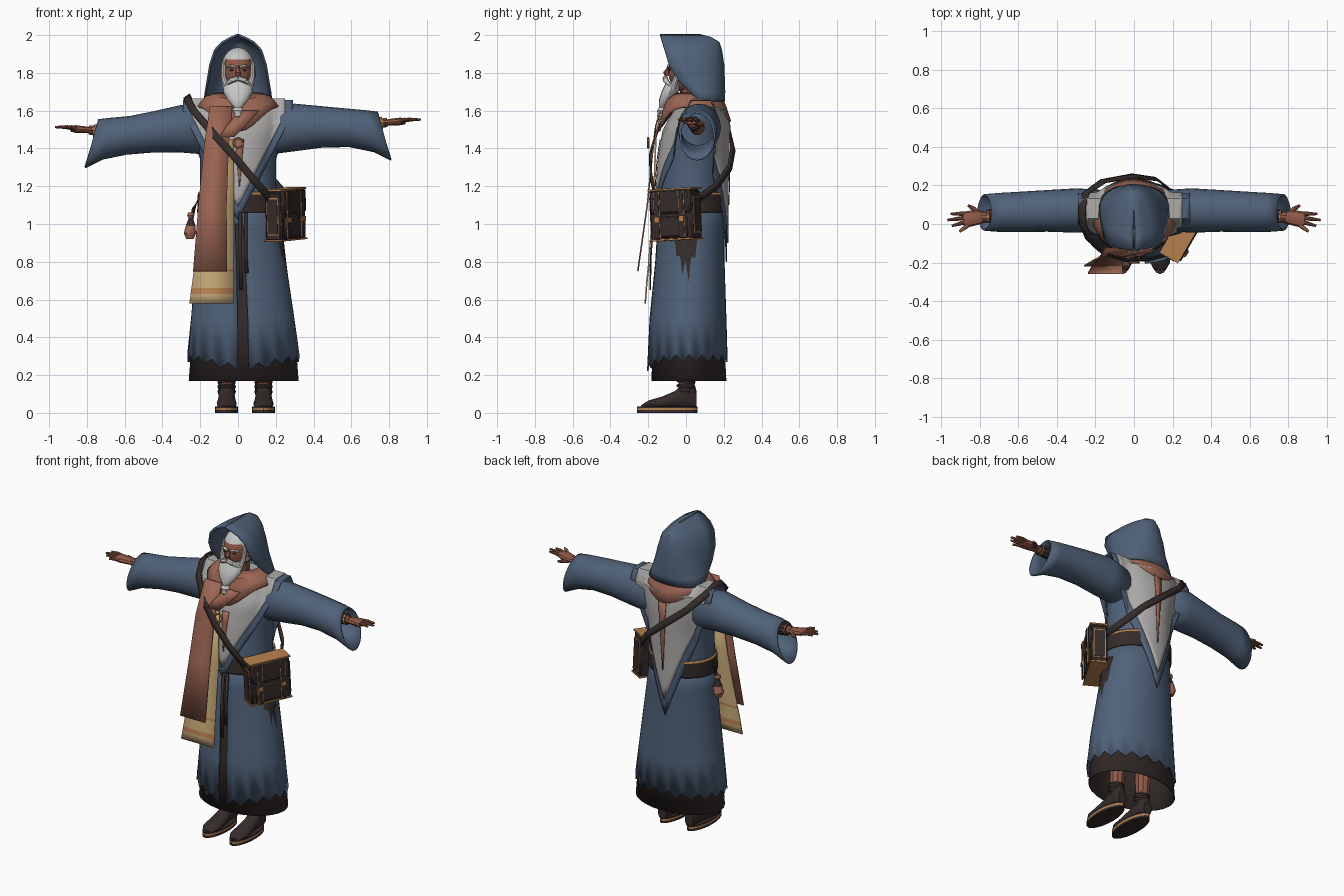
import bpy, bmesh, math
from mathutils import Vector, Matrix

cube = bpy.data.objects.get("Cube")
if cube:
    bpy.data.objects.remove(cube, do_unlink=True)


def material(name, *rgb):
    m = bpy.data.materials.new(name)
    m.use_nodes = True
    m.diffuse_color = (*rgb, 1)
    m.node_tree.nodes["Principled BSDF"].inputs["Base Color"].default_value = (*rgb, 1)
    return m


BLUE = material("blue cloth", .08, .12, .19)
BROWN = material("dark leather", .035, .025, .023)
SALMON = material("terracotta cloth", .34, .135, .09)
GREY = material("pale grey cloth", .42, .41, .4)
HAIR = material("white hair", .56, .56, .55)
BEIGE = material("beige cloth", .55, .38, .18)
SKIN = material("skin", .28, .1, .065)
TRIM = material("orange trim", .48, .22, .08)


def add(name, bm, mat, thick=0, bevel=0):
    bmesh.ops.recalc_face_normals(bm, faces=bm.faces[:])
    me = bpy.data.meshes.new(name)
    bm.to_mesh(me)
    bm.free()
    me.materials.append(mat)
    me.polygons.foreach_set("use_smooth", [True] * len(me.polygons))
    me.set_sharp_from_angle(angle=math.radians(35))
    ob = bpy.data.objects.new(name, me)
    bpy.context.collection.objects.link(ob)
    if thick:
        mod = ob.modifiers.new("thickness", "SOLIDIFY")
        mod.thickness, mod.offset = thick, 0
    if bevel:
        ob.modifiers.new("bevel", "BEVEL").width = bevel
    return ob


def paint(ob, mat, rule):
    ob.data.materials.append(mat)
    for p in ob.data.polygons:
        if rule(p.center):
            p.material_index = len(ob.data.materials) - 1


def grid(name, rows, mat, wrap=True, cap=True, thick=0):
    bm = bmesh.new()
    vs = [[bm.verts.new(p) for p in row] for row in rows]
    n = len(vs[0])
    for a, b in zip(vs, vs[1:]):
        for j in range(n if wrap else n - 1):
            k = (j + 1) % n
            bm.faces.new((a[j], a[k], b[k], b[j]))
    if cap:
        bm.faces.new(vs[0])
        bm.faces.new(vs[-1])
    return add(name, bm, mat, thick)


def ellipse(c, u, v, n=16):
    c, u, v = Vector(c), Vector(u), Vector(v)
    return [c + u * math.cos(i * math.tau / n) + v * math.sin(i * math.tau / n) for i in range(n)]


def tube(name, pts, mat, flat=1, n=10):
    ps = [Vector(p[:3]) for p in pts]
    rows = []
    for i, p in enumerate(pts):
        t = (ps[min(i + 1, len(ps) - 1)] - ps[max(i - 1, 0)]).normalized()
        u = t.cross((1, 0, 0) if abs(t.z) > .9 else (0, 0, 1)).normalized()
        rows.append(ellipse(ps[i], u * p[3], u.cross(t) * p[3] * flat, n))
    return grid(name, rows, mat)


def ribbon(name, pts, mat, thick=.008, wrap_body=False):
    ps = [Vector(p[:3]) for p in pts]
    rows = []
    for i, p in enumerate(ps):
        side = Vector((1, 0, 0))
        if wrap_body:
            t = ps[min(i + 1, len(ps) - 1)] - ps[max(i - 1, 0)]
            side = t.cross(p - Vector((0, .06, 1.3))).normalized()
        rows.append([p - side * pts[i][3], p + side * pts[i][3]])
    return grid(name, rows, mat, False, False, thick)


def ball(name, c, r, mat, cut=None):
    bm = bmesh.new()
    M = Matrix.Translation(c) @ Matrix.Diagonal((*r, 1))
    bmesh.ops.create_uvsphere(bm, u_segments=20, v_segments=14, radius=1, matrix=M)
    if cut:
        gone = [f for f in bm.faces if cut(f.calc_center_median())]
        bmesh.ops.delete(bm, geom=gone, context="FACES")
    return add(name, bm, mat)


def box(name, c, size, mat, M=Matrix(), bevel=0):
    bm = bmesh.new()
    bmesh.ops.create_cube(bm, size=1, matrix=M @ Matrix.Translation(c) @ Matrix.Diagonal((*size, 1)))
    return add(name, bm, mat, bevel=bevel)


# Body profile: height, centre x, centre y, radius x, radius y
BODY = [(1.66, 0, .09, .1, .08), (1.61, 0, .08, .24, .115), (1.5, 0, .055, .23, .155),
        (1.35, 0, .04, .2, .165), (1.12, 0, .03, .2, .17), (.8, .015, .02, .235, .18),
        (.5, .025, .01, .27, .2), (.2, .03, .005, .305, .215)]


def section(z):
    z = max(min(z, BODY[0][0]), BODY[-1][0])
    for a, b in zip(BODY, BODY[1:]):
        if z >= b[0]:
            f = (a[0] - z) / (a[0] - b[0])
            return [p + (q - p) * f for p, q in zip(a[1:], b[1:])]


def on_body(x, z, side, off):
    cx, cy, rx, ry = section(z)
    return Vector((x, cy + side * (ry + off) * math.sqrt(max(.35, 1 - ((x - cx) / rx) ** 2)), z))


def body_ring(z, off=0, n=32):
    cx, cy, rx, ry = section(z)
    return ellipse((cx, cy, z), (rx + off, 0, 0), (0, ry + off, 0), n)


# Robe: torso, split outer skirt with a ragged hem, dark under robe
grid("torso", [body_ring(z) for z in (1.66, 1.61, 1.56, 1.5, 1.35, 1.12, 1)], BLUE)
skirt = []
for z in (1.13, .97, .8, .65, .5, .3):
    cx, cy, rx, ry = section(z)
    row = []
    for i in range(37):
        a = -math.pi / 2 + .1 + (math.tau - .2) * i / 36
        hem = (.04 * (i % 2) - .05 * max(0, -math.sin(a)) ** 4) if z == .3 else 0
        row.append((cx + rx * math.cos(a), cy + ry * math.sin(a), z + hem - (.03 if z == .3 else 0)))
    skirt.append(row)
grid("outer_skirt", skirt, BLUE, False, False, .008)
grid("under_robe", [ellipse((.03, .015, z), (r, 0, 0), (0, r * .68, 0), 28)
                    for z, r in ((1, .2), (.8, .222), (.5, .262), (.17, .288))], BROWN, cap=False, thick=.006)
belt = grid("belt", [body_ring(z, .009) for z in (1.06, 1.07, 1.155, 1.168)], BROWN, cap=False, thick=.008)
paint(belt, TRIM, lambda c: c.z > 1.157)


# Pointed mantle lying over the shoulders
def mantle(name, w, front, back, off, mat):
    cols = []
    for i in range(25):
        x = w * (i / 12 - 1)
        f = abs(x) / w
        halves = []
        for side, tip in ((-1, front), (1, back)):
            hem = tip + (1.585 - tip) * f
            halves.append([on_body(x, hem + (1.6 - hem) * k / 9, side, off) for k in range(10)])
        ridge = [Vector((x, y, 1.64 + off)) for y in (.03, .08, .13)]
        cols.append(halves[0] + ridge + halves[1][::-1])
    grid(name, cols, mat, False, False, .006)


mantle("mantle_border", .29, 1.02, .8, .014, BLUE)
mantle("mantle_panel", .25, 1.09, .9, .021, GREY)
for name, side, top, tip, w in (("front_spike", -1, 1.45, 1.2, .022), ("back_spike", 1, 1.56, 1.1, .026)):
    pts = [(*on_body(.008, top + (tip - top) * k / 4, side, .028), w * (1 - k / 4) + .002) for k in range(5)]
    ribbon(name, pts, SALMON, .005)

# Cowl and hanging scarf
rows = []
for rx, ry, z, dip in ((.11, .1, 1.69, 0), (.165, .145, 1.675, .02), (.19, .165, 1.65, .06), (.215, .188, 1.62, .13)):
    ring = ellipse((0, .045, z), (rx, 0, 0), (0, ry, 0), 32)
    for p in ring:
        s = (p.y - .045) / ry
        p.z -= dip * abs(s) ** 4 * (1 if s < 0 else .6)
    rows.append(ring)
grid("cowl", rows, SALMON, cap=False, thick=.012)
ribbon("scarf_fold", [(.06, -.135, 1.6, .05), (-.01, -.16, 1.52, .05), (-.06, -.168, 1.46, .04)], SALMON)
ribbon("scarf_outer_end", [(-.09, -.125, 1.62, .06), (-.115, -.175, 1.4, .066),
                           (-.135, -.205, 1.1, .075), (-.148, -.255, .75, .09)], SALMON)
scarf = ribbon("scarf_inner_end", [(-.08, -.16, 1.45, .055), (-.1, -.172, 1.1, .08), (-.128, -.2, .76, .104),
                                   (-.13, -.202, .745, .105), (-.135, -.21, .66, .112), (-.137, -.212, .63, .114),
                                   (-.14, -.216, .58, .118)], BEIGE)
paint(scarf, TRIM, lambda c: .63 < c.z < .66 or .745 < c.z < .76)

# Hood
rows = []
for z, front, back, w in ((1.65, .07, .2, .177), (1.7, .02, .202, .17), (1.76, -.04, .2, .16), (1.84, -.09, .197, .147),
                          (1.92, -.113, .185, .122), (1.96, -.125, .172, .085), (1.985, -.132, .13, .04),
                          (2, -.137, .07, .004)):
    arc = [math.pi * i / 16 for i in range(17)]
    rows.append([(w * math.cos(a) * (1 + .08 * math.sin(a)), front + (back - front) * abs(math.sin(a)) ** .8, z)
                 for a in arc])
grid("hood", rows, BLUE, False, False, .012)

# Head, hair and beard
ball("head", (0, 0, 1.81), (.082, .095, .115), SKIN)
tube("neck", [(0, .04, 1.58, .06), (0, .02, 1.75, .055)], SKIN)
ball("hair", (0, .008, 1.82), (.09, .102, .115), HAIR,
     lambda c: c.z < 1.72 or (c.y < -.02 and c.z < 1.865 - .5 * max(0, abs(c.x) - .05) and abs(c.x) < .08))
tube("nose", [(0, -.088, 1.835, .008), (0, -.107, 1.8, .014), (0, -.1, 1.783, .012)], SKIN)
for s, side in ((1, "left"), (-1, "right")):
    ball(side + "_eye", (s * .032, -.086, 1.815), (.012, .006, .006), BROWN)
    tube(side + "_brow", [(s * .012, -.096, 1.829, .006), (s * .036, -.092, 1.838, .008),
                          (s * .06, -.074, 1.828, .004)], HAIR)
    ball(side + "_ear", (s * .084, .005, 1.8), (.012, .02, .03), SKIN)
    tube(side + "_moustache", [(0, -.11, 1.772, .014), (s * .035, -.107, 1.76, .015),
                               (s * .066, -.085, 1.735, .005)], HAIR)
    tube(side + "_side_whisker", [(s * .076, -.03, 1.86, .012), (s * .077, -.05, 1.78, .014),
                                  (s * .06, -.07, 1.72, .02)], HAIR)
grid("beard", [ellipse((0, y, z), (rx, 0, 0), (0, ry, 0)) for z, y, rx, ry in
               ((1.758, -.06, .055, .04), (1.74, -.065, .077, .045), (1.7, -.085, .077, .045), (1.66, -.105, .057, .037),
                (1.63, -.118, .032, .026), (1.618, -.124, .02, .018), (1.6, -.13, .029, .024),
                (1.583, -.134, .018, .016), (1.572, -.136, .022, .018), (1.55, -.137, .006, .006))], HAIR)

# Arms: wide sleeves, bracers and hands, right side held slightly lower
for s, side in ((1, "left"), (-1, "right")):
    def low(x):
        return .04 * min(1, max(0, (x - .25) / .3)) if s < 0 else 0

    rings = []
    for x, y, top, bottom, ry, slant in ((.14, .07, 1.61, 1.37, .1, 0), (.3, .07, 1.632, 1.39, .11, 0),
                                         (.45, .068, 1.618, 1.41, .103, 0), (.58, .063, 1.607, 1.412, .1, .01),
                                         (.7, .06, 1.597, 1.385, .096, .02), (.775, .06, 1.59, 1.34, .09, .035)):
        rings.append(ellipse((s * x, y, (top + bottom) / 2 - low(x)), (0, ry, 0),
                             (-s * slant, 0, (top - bottom) / 2), 20))
    grid(side + "_sleeve", rings, BLUE, cap=False, thick=.01)

    def limb(name, pts, mat, flat=1):
        return tube(side + "_" + name, [(s * x, y, z - low(x), r) for x, y, z, r in pts], mat, flat)

    limb("forearm", [(.45, .06, 1.51, .04), (.79, .035, 1.537, .025)], SKIN)
    bracer = limb("bracer", [(.7, .045, 1.53, .037), (.755, .04, 1.534, .035), (.765, .04, 1.535, .035)], BROWN)
    paint(bracer, TRIM, lambda c: .756 < abs(c.x) < .764)
    limb("palm", [(.76, .036, 1.536, .025), (.81, .034, 1.539, .038), (.86, .026, 1.543, .042), (.885, .024, 1.545, .034)],
         SKIN, .5)
    for k, (tip, y) in enumerate(((.905, -.04), (.945, -.01), (.968, .02), (.95, .052))):
        y0 = -.006 + .02 * k
        limb("finger_%d" % (k + 1), [(.86, y0, 1.544, .011), ((.86 + tip) / 2, (y0 + y) / 2, 1.553, .0105),
                                     (tip, y, 1.553, .006)], SKIN)
    limb("thumb", [(.8, .045, 1.535, .015), (.83, .078, 1.532, .012), (.86, .097, 1.53, .007)], SKIN)

# Legs and sandals
for x, side in ((.135, "left"), (-.06, "right")):
    tube(side + "_leg", [(x, 0, .1, .038), (x, .01, .3, .05), (x, .01, .6, .06)], SKIN)
    grid(side + "_shoe", [ellipse((x, y, .02 + h / 2), (r, 0, 0), (0, lean, h / 2)) for y, r, h, lean in
                          ((-.238, .03, .02, 0), (-.2, .052, .045, 0), (-.13, .052, .065, 0), (-.07, .046, .095, .01),
                           (-.02, .043, .14, .015), (.03, .042, .14, .01), (.055, .03, .1, 0))], BROWN)
    for k in range(3):
        z = .1 + .027 * k
        tube(side + "_ankle_wrap_%d" % (k + 1), [(x, -.003, z, .046), (x, 0, z + .014, .051), (x, 0, z + .026, .045)], BROWN)
    sole = [ellipse((x, -.1, z), (.058, 0, 0), (0, .16, 0), 20) for z in (0, .014, .026, .034)]
    for row in sole:
        for p in row:
            p.x = x + (p.x - x) * (1.05 - .8 * max(0, p.y + .04))
    paint(grid(side + "_sole", sole, BROWN), TRIM, lambda c: .014 < c.z < .026)

# Shoulder strap and satchel
ribbon("shoulder_strap", [(.2, -.15, 1.1, .02), (.07, -.185, 1.25, .02), (-.03, -.19, 1.37, .02), (-.15, -.15, 1.5, .02),
                          (-.235, -.075, 1.6, .02), (-.265, 0, 1.655, .02), (-.27, .08, 1.675, .02),
                          (-.25, .16, 1.63, .02), (-.16, .222, 1.53, .02), (0, .25, 1.4, .02),
                          (.12, .232, 1.3, .02), (.21, .16, 1.2, .02), (.27, .06, 1.13, .02)], BROWN, .01, True)
M = (Matrix.Translation((.25, -.055, 1.045)) @ Matrix.Rotation(math.radians(-30), 4, "Z")
     @ Matrix.Rotation(math.radians(3), 4, "X"))
box("satchel", (0, 0, 0), (.1, .26, .26), BROWN, M, .01)
box("satchel_flap", (.008, 0, .075), (.11, .25, .13), BROWN, M, .012)
box("satchel_front_pocket", (.045, 0, -.06), (.03, .2, .11), BROWN, M, .008)
for z, label in ((-.127, "bottom"), (.139, "top")):
    box("satchel_%s_trim" % label, (0, 0, z), (.112, .266, .009), TRIM, M)
for y, label in ((-.075, "front"), (.075, "rear")):
    box("satchel_%s_strap_edge" % label, (.064, y, .005), (.006, .036, .25), TRIM, M)
    box("satchel_%s_strap" % label, (.067, y, .005), (.007, .027, .25), BROWN, M)
    box("satchel_%s_buckle" % label, (.071, y, -.02), (.008, .03, .025), TRIM, M)
for y, label in ((-.132, "front"), (.132, "rear")):
    box("satchel_%s_gusset_edge" % label, (0, y, 0), (.075, .006, .2), TRIM, M)
    box("satchel_%s_gusset" % label, (0, y * 1.02, 0), (.062, .007, .185), BROWN, M)

# Clasp, hanging ties and hip flask
tube("clasp_ring", [(*p, .006) for p in ellipse((0, -.2, 1.43), (.025, 0, 0), (0, 0, .025), 13)], TRIM)
for x, end in ((.012, .65), (.04, .74)):
    ribbon("hanging_tie", [(x, -.165, 1.06, .009), (x, -.185, .85, .009), (x + .005, -.19, end, .011)], BROWN)
tube("hip_cord", [(-.2, .03, 1.15, .01), (-.235, .03, 1.08, .01), (-.25, .03, 1, .01)], BROWN)
flask = tube("hip_flask", [(-.25, .03, 1.06, .016), (-.25, .03, 1.045, .02), (-.25, .03, 1.03, .012),
                           (-.25, .03, .99, .027), (-.255, .03, .95, .034), (-.255, .03, .92, .02)], SALMON)
paint(flask, BROWN, lambda c: .99 < c.z < 1.035)
